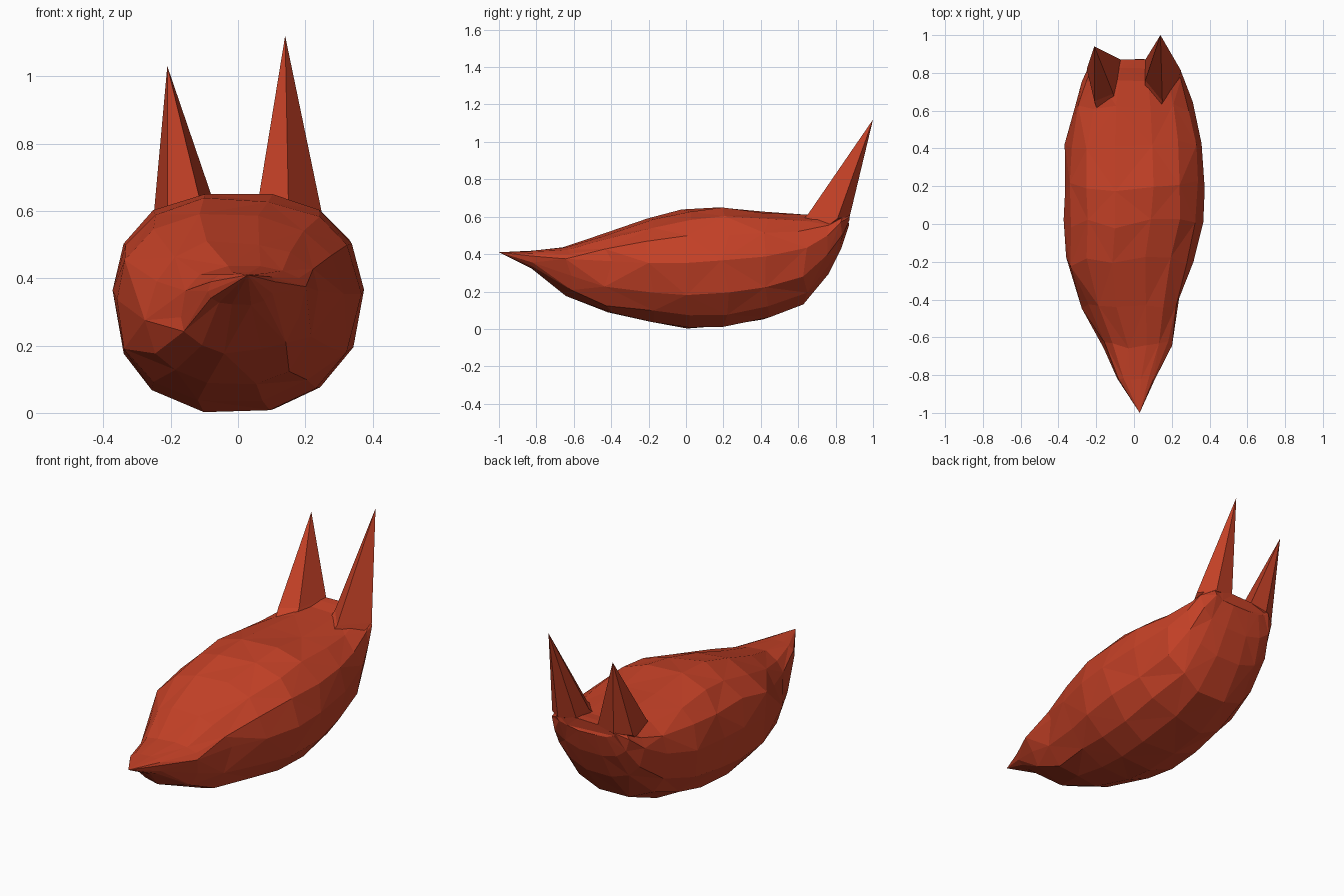
import bpy, bmesh, math, random
from mathutils import Vector

if "Cube" in bpy.data.objects:
    bpy.data.objects.remove(bpy.data.objects["Cube"], do_unlink=True)
random.seed(4)

rust = bpy.data.materials.new("rust_red")
rust.use_nodes = True
colour = (0.56, 0.053, 0.02, 1)
rust.diffuse_color = colour
rust.node_tree.nodes["Principled BSDF"].inputs["Base Color"].default_value = colour


def finish(name, bm):
    bmesh.ops.triangulate(bm, faces=bm.faces[:])
    bmesh.ops.recalc_face_normals(bm, faces=bm.faces[:])
    mesh = bpy.data.meshes.new(name)
    bm.to_mesh(mesh)
    bm.free()
    mesh.materials.append(rust)
    obj = bpy.data.objects.new(name, mesh)
    bpy.context.scene.collection.objects.link(obj)
    return obj


# Body stations: y, right x, left x, bottom z, top z, widest z right, widest z left
stations = [
    (-.82, -.09, .11, .32, .42, .36, .39),
    (-.64, -.17, .20, .18, .44, .29, .38),
    (-.42, -.27, .24, .08, .51, .28, .36),
    (-.20, -.365, .31, .035, .59, .33, .36),
    (.00, -.37, .36, .00, .64, .36, .36),
    (.20, -.37, .37, .01, .65, .37, .37),
    (.42, -.365, .355, .05, .63, .39, .39),
    (.62, -.32, .31, .13, .61, .43, .43),
    (.76, -.275, .27, .29, .61, .50, .50),
    (.83, -.24, .24, .43, .62, .57, .57),
    (.87, -.18, .18, .56, .625, .60, .60),
]
SIDES = 14


def power(v, e):
    return math.copysign(abs(v) ** e, v)


def ring(bm, y, x0, x1, zb, zt, z0, z1):
    verts = []
    rough = 0.015 if -.7 < y < .7 else 0.003
    for k in range(SIDES):
        a = math.tau * k / SIDES
        c, s = power(math.cos(a), .85), power(math.sin(a), .85)
        x = (x0 + x1) / 2 + c * (x1 - x0) / 2
        wide = z0 + (z1 - z0) * (c + 1) / 2
        z = wide + s * ((zt - wide) if s > 0 else (wide - zb))
        # Uneven hand-cut facets, looser along the length than outwards
        jx, jy, jz = (random.uniform(-rough, rough) for _ in range(3))
        verts.append(bm.verts.new((x + jx * .5, y + jy * 2, max(0, z + jz * .5))))
    return verts


bm = bmesh.new()
rings = [ring(bm, *row) for row in stations]
nose = bm.verts.new((.03, -1, .41))
for k in range(SIDES):
    n = (k + 1) % SIDES
    bm.faces.new((nose, rings[0][k], rings[0][n]))
    for i, (a, b) in enumerate(zip(rings, rings[1:])):
        p, q, r, s = a[k], a[n], b[n], b[k]
        # Alternate the diagonals for an irregular cut
        if (i + k) % 2:
            bm.faces.new((p, q, r))
            bm.faces.new((p, r, s))
        else:
            bm.faces.new((p, q, s))
            bm.faces.new((q, r, s))
bm.faces.new(rings[-1])
finish("body", bm)


# Upright spikes at the rear, sunk into the body
def spike(name, tip, base):
    bm = bmesh.new()
    top = bm.verts.new(tip)
    rim = [bm.verts.new(p) for p in base]
    foot = [bm.verts.new(Vector(p) * .94) for p in base]
    count = len(base)
    for k in range(count):
        n = (k + 1) % count
        bm.faces.new((top, rim[k], rim[n]))
        bm.faces.new((rim[k], foot[k], foot[n], rim[n]))
    bm.faces.new(foot)
    finish(name, bm)


spike("right_spike", (-.21, .94, 1.03),
      [(-.21, .65, .61), (-.11, .69, .62), (-.07, .87, .62), (-.17, .875, .60), (-.25, .82, .59)])
spike("left_spike", (.14, 1, 1.12),
      [(.15, .65, .61), (.06, .76, .63), (.06, .87, .62), (.17, .875, .60), (.25, .81, .59)])
